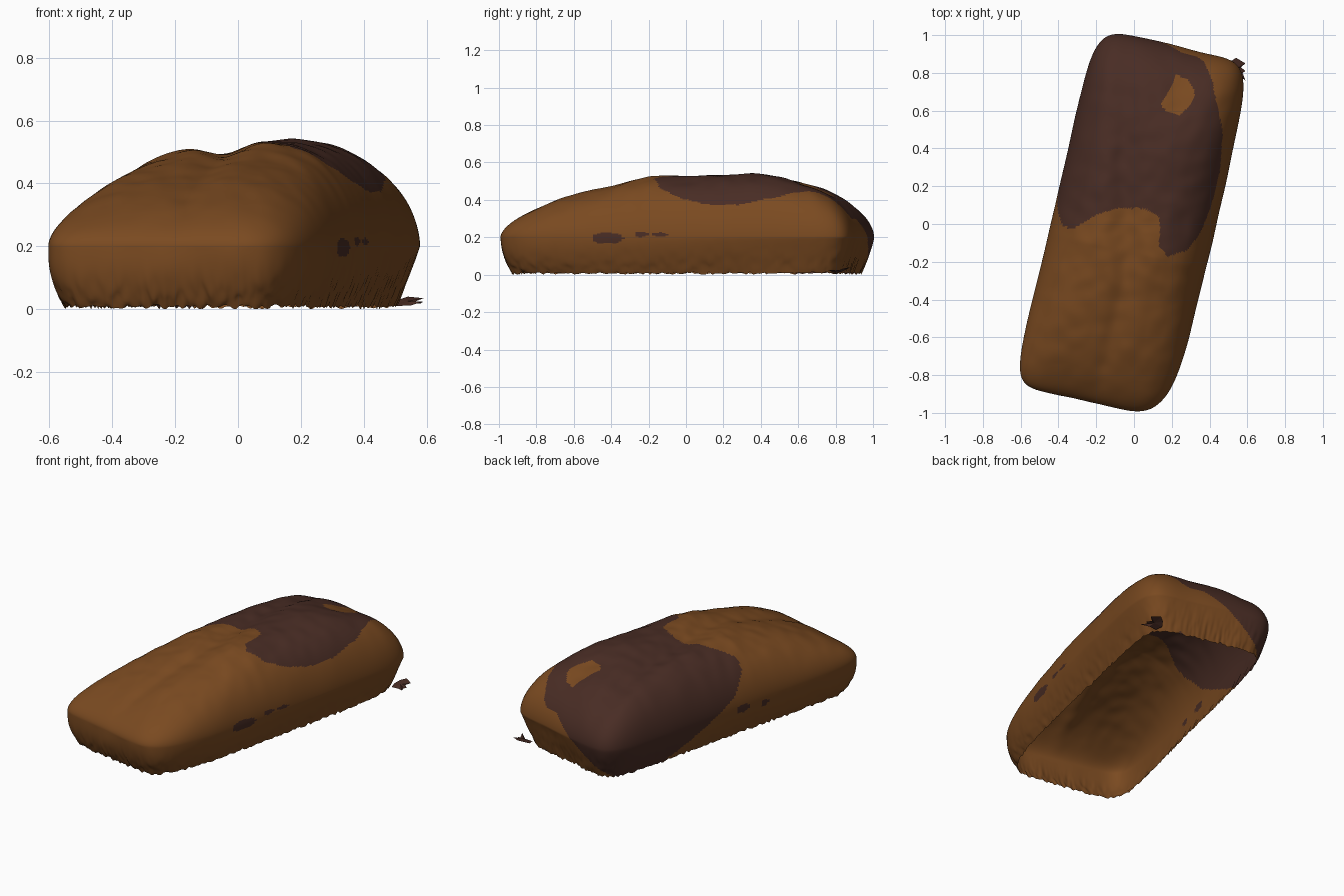
import bpy, bmesh, math
from mathutils import Vector, noise

if "Cube" in bpy.data.objects:
    bpy.data.objects.remove(bpy.data.objects["Cube"])

TILT = math.radians(-12.5)          # loaf lies slightly turned on the ground
L, W, ZW = 0.97, 0.427, 0.20        # half length, half width, wall height
SEG, WALL, DOME = 480, 24, 84


def material(name, rgb):
    m = bpy.data.materials.new(name)
    m.diffuse_color = (*rgb, 1)
    m.use_nodes = True
    m.node_tree.nodes["Principled BSDF"].inputs["Base Color"].default_value = m.diffuse_color
    return m


crust = material("golden brown crust", (0.194, 0.068, 0.0147))
dark = material("dark brown crust", (0.066, 0.0255, 0.0178))

# dome height along the length of the loaf
RIDGE = [(-1.0, .205), (-.8, .232), (-.5, .272), (-.15, .325), (.3, .337), (.65, .355), (1.0, .405)]


def ridge(u):
    for (a, p), (b, q) in zip(RIDGE, RIDGE[1:]):
        if u <= b:
            f = max(0, (u - a) / (b - a))
            return p + (q - p) * f
    return RIDGE[-1][1]


def corner(t):
    # the front left corner is rounder than the others
    return 7.5 + 3.5 * math.sin(t) * math.cos(t) * (math.cos(t) < 0) * -1 * -1


def outline(t, n, hl, hw):
    c, s = math.cos(t), math.sin(t)
    r = (abs(c) ** n + abs(s) ** n) ** (-1 / n)
    return r * c * hl, r * s * hw


def place(v, u, z):
    v -= 0.022 * max(0, -u)         # front end leans a little to the left
    c, s = math.cos(TILT), math.sin(TILT)
    return Vector((v * c - u * s, v * s + u * c, z))


def bumps(p, scale):
    return noise.noise(p * scale + Vector((3.1, 7.7, 1.3)))


def hill(p, x, y, r):
    return math.exp(-((p.x - x) ** 2 + (p.y - y) ** 2) / r ** 2)


def wall_point(t, k):
    f = k / WALL
    # the front and left walls bulge, the back and right walls slope evenly
    power = 1.8 - 0.8 * math.cos(t) - 0.3 * math.sin(t)
    inset = (0.057 + 0.006 * math.cos(t) + 0.006 * math.sin(t)) * (1 - f) ** power
    u, v = outline(t, corner(t), L - inset, W - inset)
    p = place(v, u, 0)
    # upright pleats and a ragged lower rim
    pleat = 0.007 * noise.noise(Vector((p.x * 14, p.y * 14, f * 1.2))) * (1.1 - f)
    d = 1 + pleat + 0.008 * bumps(p + Vector((0, 0, f * .2)), 4)
    rim = 0.008 + 0.016 * noise.noise(Vector((p.x * 45, p.y * 45, 0)))
    z = max(0, rim) * (1 - f) + ZW * f
    return Vector((p.x * d, p.y * d, z))


def dome_point(t, j):
    s = math.sin(math.pi / 2 * (1 - j / DOME))
    u, v = outline(t, 2.3 + (corner(t) - 2.3) * s ** 3, L * s, W * s)
    g = (1 - s ** 3) ** 0.57
    z = ZW + ridge(u) * g
    flat = place(v, u, 0)
    # right half rises above the left, with a valley along the middle
    z += g * 0.045 * max(-.3, min(.3, v))
    back = 1 / (1 + math.exp(-(u + .25) / .08))
    z -= g * back * 0.036 * math.exp(-((flat.x + .045) / .075) ** 2)
    z -= g * (1 - back) * 0.014 * math.exp(-((v - .02) / .05) ** 2)
    # rise and hollow near the back right
    z += 0.012 * hill(flat, .28, .42, .15) - 0.014 * hill(flat, .24, .70, .09)
    # soft wrinkles
    z += g * (0.008 * bumps(flat, 5) + 0.006 * bumps(flat, 13))
    d = 1 + 0.008 * bumps(flat + Vector((0, 0, .2)), 4) * s ** 6
    return Vector((flat.x * d, flat.y * d, z))


# border of the dark baked area, seen from above
PATCH = [(-.7, .10), (-.41, .10), (-.385, 0), (-.33, -.03), (-.28, 0), (-.2, .05),
         (-.08, .085), (.06, .08), (.13, .04), (.14, -.02), (.13, -.12), (.18, -.17),
         (.28, -.14), (.35, -.05), (.41, .1), (.455, .28), (.47, .5), (.44, .62),
         (.415, .76), (.37, .86), (.27, .93), (.25, 1.2), (-.7, 1.2)]
LIGHT_SPOT = [(.14, .63), (.18, .59), (.24, .575), (.29, .62), (.32, .67), (.32, .71),
              (.28, .77), (.22, .79), (.205, .74), (.17, .68)]
# small marks on the walls: side, y, z, half length, half height
MARKS = [(1, -.42, .195, .087, .03), (1, -.24, .215, .035, .013), (1, -.14, .215, .04, .011),
         (-1, .05, .18, .045, .025), (-1, -.11, .165, .024, .02)]


def inside(x, y, poly):
    hit = False
    for (x1, y1), (x2, y2) in zip(poly, poly[1:] + poly[:1]):
        if (y1 > y) != (y2 > y) and x < x1 + (y - y1) / (y2 - y1) * (x2 - x1):
            hit = not hit
    return hit


def is_dark(c):
    for side, y, z, a, b in MARKS:
        if c.x * side > 0 and ((c.y - y) / a) ** 2 + ((c.z - z) / b) ** 2 < 1:
            if c.z < .24 and abs(c.x - c.y * .22) > .35:
                return True
    if not inside(c.x, c.y, PATCH) or inside(c.x, c.y, LIGHT_SPOT):
        return False
    if c.z < .27 and c.x > .2 and c.y < .8:     # right wall stays light
        return False
    left_limit = 0.27 * (.6 - c.y) / .5
    back_limit = 0.30 * (c.x + .15) / .40
    if c.z < .27 and c.x < -.15 and c.y < .9:
        return c.z > left_limit
    if c.z < .30 and c.y > .85:
        return c.z > back_limit
    return True


# loaf shell, open underneath
bm = bmesh.new()
angles = [2 * math.pi * i / SEG for i in range(SEG)]
# even out the spacing along the long sides
angles = [a - 0.22 * math.sin(2 * a) for a in angles]
rings = [[bm.verts.new(wall_point(t, k)) for t in angles] for k in range(WALL)]
rings += [[bm.verts.new(dome_point(t, j)) for t in angles] for j in range(DOME)]
for lo, hi in zip(rings, rings[1:]):
    for i in range(SEG):
        n = (i + 1) % SEG
        bm.faces.new((lo[i], lo[n], hi[n], hi[i]))
tip = bm.verts.new(dome_point(0, DOME))
for i in range(SEG):
    bm.faces.new((rings[-1][i], rings[-1][(i + 1) % SEG], tip))
bm.normal_update()
if tip.normal.z < 0:
    bmesh.ops.reverse_faces(bm, faces=bm.faces[:])
for f in bm.faces:
    f.material_index = int(is_dark(f.calc_center_median()))
    f.smooth = True


def finish(bm, name, mats):
    me = bpy.data.meshes.new(name)
    bm.to_mesh(me)
    bm.free()
    for m in mats:
        me.materials.append(m)
    ob = bpy.data.objects.new(name, me)
    bpy.context.collection.objects.link(ob)
    return ob


loaf = finish(bm, "bread_loaf", (crust, dark))
bpy.context.view_layer.objects.active = loaf
loaf.select_set(True)
bpy.ops.object.shade_smooth_by_angle(angle=math.radians(50))

# loose crust flake beside the back corner
FLAKE = [(.49, .83, .015), (.51, .86, .03), (.54, .88, .04), (.59, .85, .035), (.565, .83, .025),
         (.59, .81, .02), (.575, .80, .018), (.59, .76, .025), (.55, .79, .012), (.50, .79, .01)]
bm = bmesh.new()
ring = [bm.verts.new(p) for p in FLAKE]
mid = bm.verts.new((.54, .82, .025))
for a, b in zip(ring, ring[1:] + ring[:1]):
    bm.faces.new((b, a, mid))
finish(bm, "crust_flake", (dark,))
